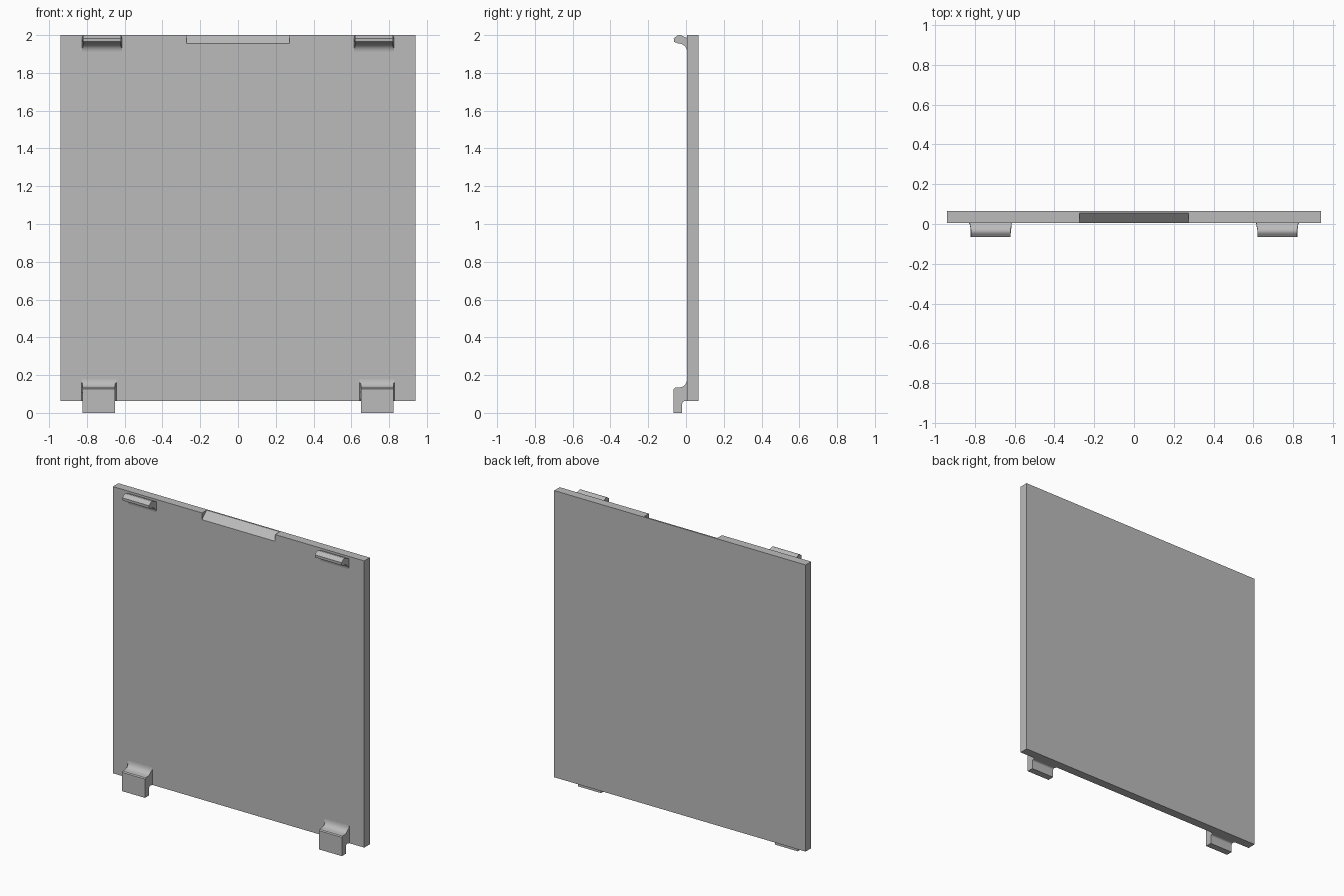
import bpy, bmesh, math

if "Cube" in bpy.data.objects:
    bpy.data.objects.remove(bpy.data.objects["Cube"], do_unlink=True)

grey = bpy.data.materials.new("light grey")
grey.use_nodes = True
colour = (0.5, 0.5, 0.5, 1)
grey.diffuse_color = colour
grey.node_tree.nodes["Principled BSDF"].inputs["Base Color"].default_value = colour

FRONT, BACK = 0.006, 0.065
BOTTOM, TOP = 0.062, 2.0
HALF = 0.94
FLARE = 0.006


def arc(cy, cz, ry, rz, start, end, steps=8):
    """Points on an elliptical arc in the y-z plane, angles in degrees."""
    angles = [math.radians(start + (end - start) * i / steps) for i in range(steps + 1)]
    return [(cy + ry * math.cos(a), cz + rz * math.sin(a)) for a in angles]


def extrude(name, profile, x0, x1, flare=0):
    """Sweep a y-z profile along x, widening it where it meets the panel."""
    bm = bmesh.new()
    rings = []
    for x, side in ((x0, -1), (x1, 1)):
        rings.append([bm.verts.new((x + side * flare * (y > FRONT - 0.004), y, z))
                      for y, z in profile])
    bm.faces.new(rings[0])
    bm.faces.new(rings[1][::-1])
    for i in range(len(profile)):
        j = (i + 1) % len(profile)
        bm.faces.new((rings[0][i], rings[1][i], rings[1][j], rings[0][j]))
    bmesh.ops.recalc_face_normals(bm, faces=bm.faces)
    mesh = bpy.data.meshes.new(name)
    bm.to_mesh(mesh)
    bm.free()
    mesh.materials.append(grey)
    obj = bpy.data.objects.new(name, mesh)
    bpy.context.collection.objects.link(obj)
    return obj


def smooth(obj):
    bpy.ops.object.select_all(action='DESELECT')
    obj.select_set(True)
    bpy.context.view_layer.objects.active = obj
    bpy.ops.object.shade_smooth_by_angle(angle=math.radians(30))


# Panel with a sloped finger notch cut into its top front edge
panel = extrude("panel", [(FRONT, BOTTOM), (BACK, BOTTOM), (BACK, TOP), (FRONT, TOP)], -HALF, HALF)
cutter = extrude("notch_cutter", [(FRONT - 0.05, 1.908), (0.055, TOP), (0.055, TOP + 0.05),
                                  (FRONT - 0.05, TOP + 0.05)], -0.273, 0.273)
cut = panel.modifiers.new("notch", 'BOOLEAN')
cut.operation = 'DIFFERENCE'
cut.solver = 'EXACT'
cut.object = cutter
bpy.context.view_layer.objects.active = panel
bpy.ops.object.modifier_apply(modifier=cut.name)
bpy.data.objects.remove(cutter, do_unlink=True)

# Hook: curved underside, rounded nose and a shallow dip behind the crest
hook = (arc(-0.045, 1.912, FRONT + 0.045, 0.045, 0, 90)
        + [(-0.064, 1.965), (-0.065, 1.983)]
        + arc(-0.035, 1.98, 0.022, 0.02, 140, 60, 4)
        + [(FRONT, 1.985)])

# Foot: curved shoulder, flat front and an undercut below the panel
foot = (arc(-0.035, 0.18, FRONT + 0.035, 0.045, 0, -90)
        + [(-0.058, 0.133), (-0.065, 0.127), (-0.065, 0), (-0.02, 0)]
        + arc(-0.008, 0.05, 0.012, 0.012, 180, 90, 4)
        + [(FRONT, BOTTOM)])

for side, s in (("left", 1), ("right", -1)):
    smooth(extrude(side + "_top_hook", hook, *sorted((s * 0.62, s * 0.82)), FLARE))
    smooth(extrude(side + "_bottom_foot", foot, *sorted((s * 0.65, s * 0.822)), FLARE))
